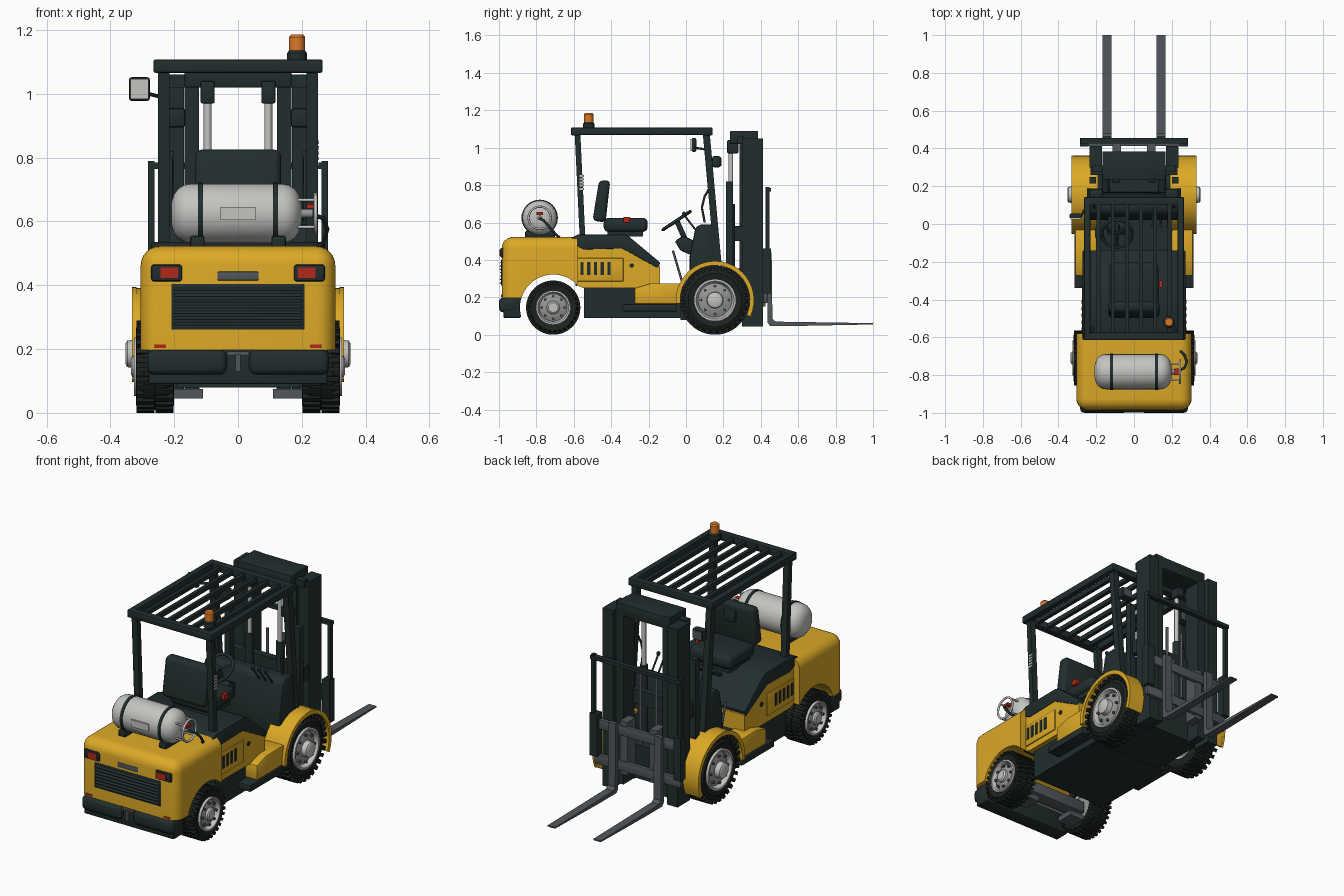
import bpy, bmesh, math
from mathutils import Vector

def mat(name, r, g, b):
    m = bpy.data.materials.new(name)
    m.diffuse_color = (r, g, b, 1)
    return m

YELLOW = mat("yellow_paint", 0.72, 0.40, 0.02)
DARK = mat("dark_frame", 0.016, 0.027, 0.027)
RUBBER = mat("tyre_rubber", 0.012, 0.016, 0.015)
LIGHT = mat("light_grey", 0.55, 0.55, 0.53)
RIM = mat("rim_grey", 0.30, 0.31, 0.31)
STEEL = mat("fork_steel", 0.085, 0.095, 0.105)
ORANGE = mat("beacon_orange", 0.70, 0.19, 0.02)
RED = mat("red", 0.45, 0.02, 0.01)

def finish(bm, name, m, mirror=False, bevel=0, seg=2):
    bmesh.ops.recalc_face_normals(bm, faces=bm.faces)
    if bevel:
        es = [e for e in bm.edges if e.is_manifold and e.calc_face_angle() > 0.5]
        bmesh.ops.bevel(bm, geom=es, offset=bevel, segments=seg, profile=0.5,
                        affect='EDGES', clamp_overlap=True)
    me = bpy.data.meshes.new(name)
    bm.to_mesh(me)
    bm.free()
    me.materials.append(m)
    ob = bpy.data.objects.new(name, me)
    bpy.context.collection.objects.link(ob)
    if mirror:
        ob.modifiers.new("mirror", 'MIRROR').use_mirror_merge = False
    return ob

def prism(name, pts, x0, x1, m, mirror=False, bevel=0, seg=2):
    """Side profile of (y, z) points extruded along x."""
    bm = bmesh.new()
    f = bm.faces.new([bm.verts.new((x0, y, z)) for y, z in pts])
    ret = bmesh.ops.extrude_face_region(bm, geom=[f])
    vs = [v for v in ret["geom"] if isinstance(v, bmesh.types.BMVert)]
    bmesh.ops.translate(bm, verts=vs, vec=(x1 - x0, 0, 0))
    return finish(bm, name, m, mirror, bevel, seg)

def box(name, x0, x1, y0, y1, z0, z1, m, mirror=False, bevel=0, seg=2):
    return prism(name, [(y0, z0), (y1, z0), (y1, z1), (y0, z1)], x0, x1, m, mirror, bevel, seg)

def lathe(name, prof, c, m, axis='x', mirror=False, seg=32):
    """Profile of (offset along axis, radius) spun around the axis through c."""
    bm = bmesh.new()
    c = Vector(c)
    ax = Vector((1, 0, 0)) if axis == 'x' else Vector((0, 0, 1))
    up = Vector((0, 0, 1)) if axis == 'x' else Vector((1, 0, 0))
    vs = [bm.verts.new(c + ax * a + up * r) for a, r in prof]
    es = [bm.edges.new(p) for p in zip(vs, vs[1:])]
    bmesh.ops.spin(bm, geom=vs + es, cent=c, axis=ax, angle=2 * math.pi, steps=seg)
    bmesh.ops.remove_doubles(bm, verts=bm.verts, dist=1e-5)
    return finish(bm, name, m, mirror)

def rod(name, pts, r, m, mirror=False, closed=False):
    cu = bpy.data.curves.new(name, 'CURVE')
    cu.dimensions, cu.bevel_depth, cu.bevel_resolution = '3D', r, 2
    cu.use_fill_caps = True
    sp = cu.splines.new('POLY')
    sp.points.add(len(pts) - 1)
    for p, co in zip(sp.points, pts):
        p.co = (*co, 1)
    sp.use_cyclic_u = closed
    cu.materials.append(m)
    ob = bpy.data.objects.new(name, cu)
    bpy.context.collection.objects.link(ob)
    if mirror:
        ob.modifiers.new("mirror", 'MIRROR')
    return ob

def arc(cy, cz, r, a0, a1, n=24):
    return [(cy + r * math.cos(math.radians(a0 + (a1 - a0) * i / n)),
             cz + r * math.sin(math.radians(a0 + (a1 - a0) * i / n))) for i in range(n + 1)]

# Wheels: tyre, tread lugs, rim, hub and bolts
def wheel(name, cy, R, rim, hub_x):
    c = (0, cy, R)
    t = R - 0.009
    lathe(name + "_tyre", [(0.205, rim), (0.2, rim + 0.03), (0.21, t - 0.012), (0.225, t), (0.295, t),
          (0.31, t - 0.012), (0.32, rim + 0.03), (0.312, rim), (0.205, rim)], c, RUBBER, mirror=True, seg=48)
    bm = bmesh.new()
    n = 30
    for i in range(2 * n):
        a0, a1 = [math.pi * (i + k) / n for k in (0.1, 1.1)]
        x0, x1 = (0.202, 0.258) if i % 2 else (0.262, 0.318)
        quad = [(r, a) for r, a in ((t - 0.016, a0), (R, a0), (R, a1), (t - 0.016, a1))]
        f = bm.faces.new([bm.verts.new((x0, cy + r * math.cos(a), R + r * math.sin(a))) for r, a in quad])
        g = bmesh.ops.extrude_face_region(bm, geom=[f])["geom"]
        bmesh.ops.translate(bm, verts=[v for v in g if isinstance(v, bmesh.types.BMVert)], vec=(x1 - x0, 0, 0))
    finish(bm, name + "_tread", RUBBER, mirror=True)
    lathe(name + "_rim_ring", [(0.22, rim), (0.326, rim), (0.326, rim * 0.9), (0.305, rim * 0.8),
          (0.22, rim * 0.8), (0.22, rim)], c, LIGHT, mirror=True)
    lathe(name + "_rim_dish", [(0.23, 0), (0.23, rim * 0.85), (0.302, rim * 0.82), (0.318, rim * 0.5),
          (0.318, 0)], c, RIM, mirror=True)
    lathe(name + "_hub", [(0.31, 0), (0.31, rim * 0.4), (hub_x - 0.006, rim * 0.37), (hub_x, rim * 0.28),
          (hub_x, 0)], c, LIGHT, mirror=True, seg=20)
    for y, z in arc(cy, R, rim * 0.66, 0, 315, 7):
        lathe(name + "_bolt", [(0.3, 0), (0.3, 0.008), (0.322, 0.008), (0.322, 0)], (0, y, z), STEEL,
              mirror=True, seg=6)

FY, RY = 0.155, -0.71
wheel("front_wheel", FY, 0.185, 0.113, 0.353)
wheel("rear_wheel", RY, 0.145, 0.092, 0.335)
box("rear_axle", -0.22, 0.22, RY - 0.04, RY + 0.04, 0.1, 0.17, STEEL, bevel=0.01)
rod("steering_cylinder", [(-0.2, -0.77, 0.13), (0.2, -0.77, 0.13)], 0.02, LIGHT)
box("axle_bracket", 0.11, 0.2, RY - 0.05, RY + 0.05, 0.045, 0.075, STEEL, True)
box("front_axle", -0.22, 0.22, 0.1, 0.21, 0.12, 0.24, DARK)

# Counterweight: rounded block with the wheel arches cut through
bm = bmesh.new()
bmesh.ops.create_cube(bm, size=1)
for v in bm.verts:
    v.co = (v.co.x * 0.61, -0.7825 + v.co.y * 0.405, 0.36 + v.co.z * 0.325)
edges = []
for e in bm.edges:
    mid = (e.verts[0].co + e.verts[1].co) / 2
    if (mid.z > 0.5 and mid.y < -0.6) or (mid.y < -0.95 and abs(mid.x) > 0.2):
        edges.append(e)
bmesh.ops.bevel(bm, geom=edges, offset=0.06, segments=6, profile=0.5, affect='EDGES')
weight = finish(bm, "counterweight", YELLOW)
cutter = lathe("arch_cutter", [(-0.5, 0), (-0.5, 0.177), (0.5, 0.177), (0.5, 0)], (0, RY, 0.145), YELLOW, seg=48)
cutter.hide_render = True
cut = weight.modifiers.new("arch", 'BOOLEAN')
cut.object, cut.operation, cut.solver = cutter, 'DIFFERENCE', 'EXACT'
weight.data = bpy.data.meshes.new_from_object(weight.evaluated_get(bpy.context.evaluated_depsgraph_get()))
weight.modifiers.clear()
bpy.data.objects.remove(cutter)

# Rear bumper, grille, lamps
prism("bumper_base", [(-0.975, 0.09), (-0.885, 0.09)] + arc(RY, 0.145, 0.178, 195, 162, 6) +
      [(-0.975, 0.2)], -0.28, 0.28, DARK, bevel=0.01)
box("bumper_pad", 0.035, 0.285, -1.0, -0.9, 0.12, 0.198, DARK, True, 0.022, 3)
box("tow_hitch", -0.008, 0.008, -0.995, -0.96, 0.13, 0.185, STEEL)
box("tow_hitch_plate", -0.035, 0.035, -0.99, -0.96, 0.18, 0.192, STEEL)
box("grille_panel", -0.21, 0.21, -0.988, -0.97, 0.26, 0.405, DARK, bevel=0.006)
for i in range(7):
    z = 0.275 + i * 0.018
    prism("grille_slat", [(-0.985, z), (-0.997, z), (-0.985, z + 0.012)], -0.2, 0.2, DARK)
box("tail_lamp_housing", 0.175, 0.272, -0.992, -0.945, 0.412, 0.465, DARK, True, 0.008)
box("tail_lamp", 0.188, 0.243, -0.996, -0.985, 0.422, 0.456, RED, True)
box("reflector", 0.225, 0.262, -0.988, -0.97, 0.203, 0.214, RED, True)
box("rear_plate", -0.065, 0.065, -0.988, -0.975, 0.415, 0.443, STEEL, bevel=0.004)

# Chassis, side panels and hood
box("chassis", -0.24, 0.24, -0.545, -0.03, 0.09, 0.255, DARK)
box("chassis_front", -0.195, 0.195, -0.03, 0.3, 0.08, 0.27, DARK)
box("floor_plate", -0.26, 0.26, -0.16, 0.05, 0.245, 0.268, DARK)
prism("side_body", [(-0.588, 0.265), (-0.55, 0.25), (-0.14, 0.25), (-0.14, 0.365), (-0.31, 0.48),
      (-0.588, 0.48)], -0.268, 0.268, YELLOW)
prism("hood", [(-0.62, 0.49), (-0.545, 0.455), (-0.34, 0.46), (-0.15, 0.355), (-0.137, 0.385), (-0.305, 0.525),
      (-0.33, 0.535), (-0.58, 0.535), (-0.62, 0.515)], -0.272, 0.272, DARK, bevel=0.006)
box("body_seam", -0.27, 0.27, -0.592, -0.582, 0.26, 0.49, DARK)
box("vent_panel", 0.26, 0.274, -0.578, -0.335, 0.285, 0.41, YELLOW, True, 0.004)
for i in range(5):
    y = -0.565 + i * 0.036
    box("vent_slot", 0.268, 0.277, y, y + 0.018, 0.32, 0.39, DARK, True)
lathe("panel_latch", [(0.26, 0), (0.26, 0.012), (0.273, 0.012), (0.273, 0)], (0, -0.29, 0.37), DARK, mirror=True, seg=12)

# Steps and front fenders
prism("step", [(-0.275, 0.165), (-0.03, 0.165), (-0.03, 0.275), (-0.19, 0.275), (-0.275, 0.25)],
      0.2, 0.312, YELLOW, True, 0.008)
box("step_tread", 0.2, 0.316, -0.34, -0.05, 0.125, 0.163, DARK, True, 0.005)
prism("fender", arc(FY, 0.185, 0.207, -25, 185) + arc(FY, 0.185, 0.19, 185, -25), 0.19, 0.328, YELLOW, True)
prism("fender_lip", arc(FY, 0.185, 0.209, -25, 185) + arc(FY, 0.185, 0.186, 185, -25), 0.318, 0.332, YELLOW, True)

# Dashboard, steering and controls
prism("dashboard", [(0.02, 0.26), (0.02, 0.42), (0.05, 0.57), (0.075, 0.59), (0.14, 0.59), (0.17, 0.26)],
      -0.25, 0.25, DARK, bevel=0.012)
prism("steering_column", [(0.04, 0.42), (-0.03, 0.45), (-0.06, 0.5), (-0.015, 0.53), (0.05, 0.5)],
      -0.14, -0.04, DARK, bevel=0.01)
rod("steering_shaft", [(-0.09, 0.0, 0.5), (-0.09, -0.05, 0.61)], 0.014, DARK)
sw = [(-0.09 + 0.08 * math.cos(i * math.pi / 12), -0.05 + 0.072 * math.sin(i * math.pi / 12),
       0.61 + 0.048 * math.sin(i * math.pi / 12)) for i in range(24)]
rod("steering_wheel", sw, 0.009, DARK, closed=True)
for i in (2, 10, 18):
    rod("steering_spoke", [(-0.09, -0.05, 0.605), sw[i]], 0.007, DARK)
for x in (0.1, 0.14, 0.18):
    rod("lever", [(x, 0.06, 0.55), (x, -0.01, 0.64)], 0.005, DARK)
    lathe("lever_knob", [(-0.014, 0), (-0.009, 0.009), (0.006, 0.011), (0.014, 0)], (x, -0.01, 0.645), DARK, 'z', seg=12)
rod("brake_lever", [(-0.2, -0.02, 0.28), (-0.2, -0.07, 0.45)], 0.006, STEEL)
rod("grab_handle", [(0.21, 0.135, 0.8), (0.21, 0.1, 0.74), (0.21, 0.085, 0.68), (0.21, 0.1, 0.6)], 0.006, DARK, True)

# Seat
box("seat_base", -0.11, 0.11, -0.42, -0.23, 0.525, 0.56, DARK)
box("seat_cushion", -0.13, 0.13, -0.44, -0.205, 0.55, 0.625, DARK, bevel=0.025, seg=3)
prism("seat_back", [(-0.5, 0.61), (-0.43, 0.6), (-0.405, 0.825), (-0.465, 0.825)], -0.135, 0.135, DARK, bevel=0.022, seg=3)
box("belt_buckle", 0.132, 0.15, -0.335, -0.3, 0.6, 0.63, RED)

# Overhead guard
prism("rear_post", [(-0.595, 1.075), (-0.565, 1.075), (-0.535, 0.45), (-0.565, 0.45)], 0.215, 0.25, DARK, True)
prism("front_post", [(0.09, 1.075), (0.127, 1.075), (0.19, 0.38), (0.153, 0.38)], 0.215, 0.25, DARK, True)
box("roof_side_rail", 0.23, 0.265, -0.615, 0.142, 1.068, 1.108, DARK, True, 0.006)
box("roof_rear_bar", -0.265, 0.265, -0.615, -0.575, 1.066, 1.108, DARK, bevel=0.006)
box("roof_front_bar", -0.265, 0.265, 0.1, 0.142, 1.066, 1.108, DARK, bevel=0.006)
for i in range(6):
    x = -0.1875 + i * 0.075
    box("roof_slat", x - 0.01, x + 0.01, -0.59, 0.12, 1.075, 1.1, DARK)
for i in range(5):
    box("warning_stripe", 0.249, 0.254, -0.57, -0.545, 0.775 + i * 0.017, 0.785 + i * 0.017, LIGHT)
lathe("beacon_base", [(1.1, 0), (1.1, 0.031), (1.128, 0.031), (1.135, 0.025), (1.135, 0)], (0.185, -0.52, 0), DARK, 'z', seg=24)
lathe("beacon", [(1.13, 0), (1.13, 0.025), (1.178, 0.025), (1.186, 0.019), (1.186, 0)], (0.185, -0.52, 0), ORANGE, 'z', seg=24)
box("mirror_shell", -0.342, -0.276, 0.03, 0.055, 0.978, 1.052, DARK, bevel=0.008)
box("mirror_glass", -0.337, -0.281, 0.025, 0.032, 0.983, 1.047, LIGHT)
rod("mirror_arm", [(-0.28, 0.045, 1.0), (-0.24, 0.11, 0.99)], 0.006, DARK)
box("headlamp", 0.165, 0.235, 0.14, 0.185, 0.895, 0.955, DARK, True, 0.01)
box("headlamp_glass", 0.172, 0.228, 0.184, 0.189, 0.902, 0.948, STEEL, True)

# Gas tank with straps, cradle, valve and hose
T = (0, -0.782, 0.625)
lathe("gas_tank", [(-0.21, 0)] + [(-0.15 - 0.06 * math.cos(a), 0.093 * math.sin(a) ** 0.7) for a in (0.25, 0.55, 0.9, 1.25, 1.57)]
      + [(0.14 + 0.06 * math.sin(a), 0.093 * math.cos(a) ** 0.7) for a in (0, 0.32, 0.67, 1.02, 1.32)] + [(0.2, 0)], T, LIGHT)
lathe("tank_strap", [(0.11, 0.09), (0.11, 0.097), (0.126, 0.097), (0.126, 0.09), (0.11, 0.09)], T, DARK, mirror=True)
box("tank_cradle", 0.105, 0.15, -0.86, -0.7, 0.515, 0.555, DARK, True, 0.008)
box("tank_label", -0.055, 0.055, -0.88, -0.872, 0.605, 0.645, LIGHT)
ring = [(0.243, y, z) for y, z in arc(T[1], T[2], 0.06, 0, 345, 23)]
rod("valve_guard", ring, 0.006, LIGHT, closed=True)
for i in (3, 9, 15, 21):
    rod("guard_stay", [(0.18, *ring[i][1:]), ring[i]], 0.005, LIGHT)
rod("tank_valve", [(0.19, T[1], T[2]), (0.235, T[1], T[2])], 0.014, RIM)
box("valve_knob", 0.215, 0.24, -0.8, -0.765, 0.64, 0.655, RED)
rod("gas_hose", [(0.235, -0.78, 0.62), (0.268, -0.76, 0.61), (0.28, -0.73, 0.575), (0.265, -0.69, 0.53), (0.22, -0.65, 0.5)], 0.007, DARK)

# Mast
box("outer_rail", 0.17, 0.235, 0.3, 0.412, 0.045, 1.05, DARK, True)
box("inner_rail", 0.122, 0.168, 0.285, 0.385, 0.07, 1.09, DARK, True)
box("rail_flange", 0.2, 0.235, 0.215, 0.25, 0.3, 0.82, DARK, True)
box("mast_top_beam", -0.168, 0.168, 0.235, 0.385, 1.02, 1.09, DARK, bevel=0.006)
box("mast_rear_beam", -0.22, 0.22, 0.275, 0.31, 1.02, 1.06, DARK)
for z in (0.1, 0.5):
    box("mast_cross_beam", -0.23, 0.23, 0.26, 0.3, z, z + 0.08, DARK)
rod("lift_cylinder", [(0.095, 0.24, 0.1), (0.095, 0.24, 0.7)], 0.022, DARK, True)
rod("lift_piston", [(0.095, 0.24, 0.7), (0.095, 0.24, 1.0)], 0.0125, LIGHT, True)
box("piston_clamp", 0.073, 0.117, 0.22, 0.28, 0.97, 1.04, DARK, True, 0.005)
rod("lift_chain", [(0.05, 0.335, 0.3), (0.05, 0.335, 0.7)], 0.008, STEEL, True)
rod("tilt_cylinder", [(0.15, 0.05, 0.24), (0.15, 0.3, 0.34)], 0.02, DARK, True)

# Carriage, load guard and forks
for z0 in (0.17, 0.37):
    box("carriage_bar", -0.27, 0.27, 0.412, 0.435, z0, z0 + 0.055, STEEL, bevel=0.004)
box("carriage_plate", 0.07, 0.115, 0.35, 0.425, 0.15, 0.45, STEEL, True)
box("guard_foot", 0.24, 0.285, 0.41, 0.455, 0.22, 0.46, DARK, True)
box("guard_post", 0.262, 0.282, 0.425, 0.447, 0.4, 0.79, DARK, True)
box("guard_top_bar", -0.282, 0.282, 0.427, 0.455, 0.765, 0.785, DARK)
prism("fork", [(0.435, 0.44), (0.435, 0.065), (0.45, 0.047), (0.6, 0.047), (1.0, 0.055), (1.0, 0.062),
      (0.48, 0.07), (0.462, 0.085), (0.458, 0.44)], 0.12, 0.166, STEEL, True)

# Smooth shading with sharp edges kept
for ob in bpy.context.scene.objects:
    ob.select_set(ob.type == 'MESH')
bpy.context.view_layer.objects.active = weight
bpy.ops.object.shade_smooth_by_angle(angle=math.radians(35))
